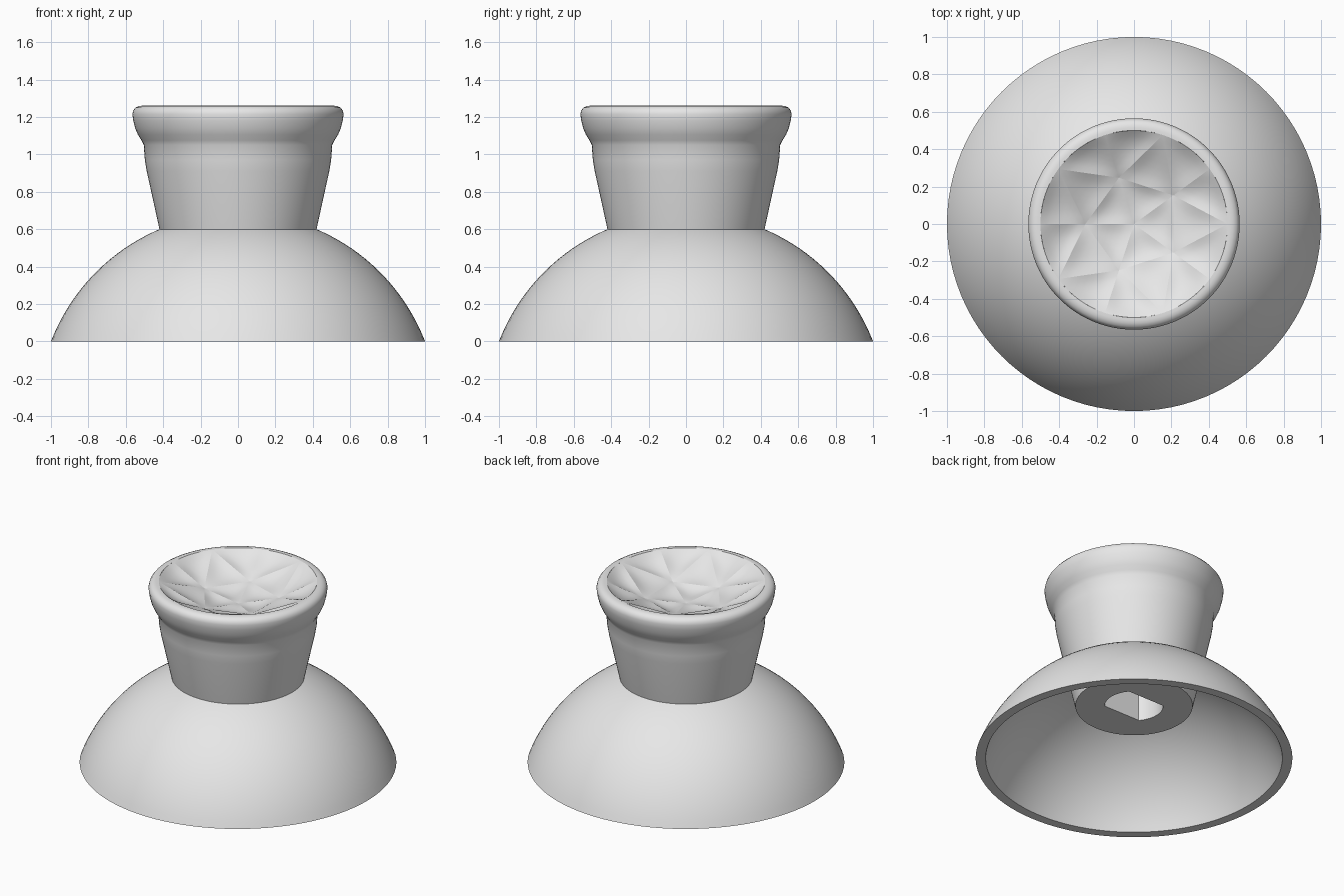
import bpy, bmesh, math
from mathutils import Vector

if "Cube" in bpy.data.objects:
    bpy.data.objects.remove(bpy.data.objects["Cube"])

SIDES = 96
TOP = 1.26

grey = bpy.data.materials.new("light_grey")
grey.use_nodes = True
grey.diffuse_color = (0.8, 0.8, 0.8, 1)
grey.node_tree.nodes["Principled BSDF"].inputs["Base Color"].default_value = (0.8, 0.8, 0.8, 1)


def finish(name, bm, angle):
    mesh = bpy.data.meshes.new(name)
    bm.to_mesh(mesh)
    bm.free()
    mesh.materials.append(grey)
    obj = bpy.data.objects.new(name, mesh)
    bpy.context.collection.objects.link(obj)
    bpy.ops.object.select_all(action="DESELECT")
    obj.select_set(True)
    bpy.context.view_layer.objects.active = obj
    bpy.ops.object.shade_smooth_by_angle(angle=math.radians(angle))
    return obj


def lathe(name, profile, closed=False):
    """Spin (radius, z, flat) points; flat limits y to give a two-flatted ring."""
    bm = bmesh.new()
    rings = []
    for r, z, flat in profile:
        ring = []
        for j in range(SIDES):
            a = math.tau * j / SIDES
            y = max(-flat, min(flat, r * math.sin(a)))
            ring.append(bm.verts.new((r * math.cos(a), y, z)))
        rings.append(ring)
    pairs = list(zip(rings, rings[1:]))
    if closed:
        pairs.append((rings[-1], rings[0]))
    for low, high in pairs:
        for j in range(SIDES):
            k = (j + 1) % SIDES
            bm.faces.new((low[j], low[k], high[k], high[j]))
    bmesh.ops.remove_doubles(bm, verts=bm.verts, dist=1e-5)
    return finish(name, bm, 35)


def arc(edge, top, steps=20):
    """Dome curve from its bottom edge radius up to the top radius."""
    drop = 0.387
    big = math.hypot(edge, drop)
    start, end = math.acos(edge / big), math.acos(top / big)
    angles = [start + (end - start) * i / steps for i in range(steps + 1)]
    return [(big * math.cos(a), max(0, big * math.sin(a) - drop), 9) for a in angles]


# Skirt: a hollow dome shell
lathe("dome_skirt", arc(0.937, 0.33)[::-1] + arc(1.0, 0.36), closed=True)

# Stem and lip, with a two-flatted socket underneath
socket = [(0, 0.85, 9), (0.185, 0.85, 0.12), (0.185, 0.38, 0.12)]
outside = [(0.37, 0.38), (0.42, 0.6), (0.488, 0.91), (0.498, 0.97), (0.504, 1.05),
           (0.516, 1.075), (0.535, 1.105), (0.55, 1.14), (0.56, 1.18), (0.565, 1.215),
           (0.56, 1.235), (0.548, 1.25), (0.53, 1.258), (0.515, TOP), (0.5, TOP)]
lathe("stem_and_lip", socket + [(r, z, 9) for r, z in outside])


# Dished grip: ridged triangular cells, each one gently scooped
def polar(r, degrees, z):
    a = math.radians(degrees)
    return Vector((r * math.cos(a), r * math.sin(a), z))


def add_cell(bm, a, b, c, on_rim=False, n=8, depth=0.018):
    """Subdivided triangle; on_rim bends edge b-c to the round lip."""
    grid = {}
    for i in range(n + 1):
        for j in range(n + 1 - i):
            u, v = i / n, j / n
            w = 1 - u - v
            p = a * w + b * u + c * v
            if on_rim and u + v > 0:
                q = (b * u + c * v) / (u + v)
                flat = Vector((q.x, q.y, 0))
                p += flat.normalized() * (0.5 - flat.length) * (u + v)
            p.z -= depth * 27 * u * v * w
            grid[i, j] = bm.verts.new(p)
    for i in range(n):
        for j in range(n - i):
            bm.faces.new((grid[i, j], grid[i + 1, j], grid[i, j + 1]))
            if i + j < n - 1:
                bm.faces.new((grid[i + 1, j], grid[i + 1, j + 1], grid[i, j + 1]))


bm = bmesh.new()
hub = Vector((0, 0, TOP - 0.155))
for k in range(5):
    a = 36 + 72 * k
    here, following = polar(0.26, a, TOP - 0.118), polar(0.26, a + 72, TOP - 0.118)
    before, middle, after = (polar(0.5, a + d, TOP) for d in (-36, 0, 36))
    add_cell(bm, hub, here, following)
    add_cell(bm, here, after, following)
    add_cell(bm, here, before, middle, on_rim=True)
    add_cell(bm, here, middle, after, on_rim=True)
finish("dished_grip", bm, 60)
